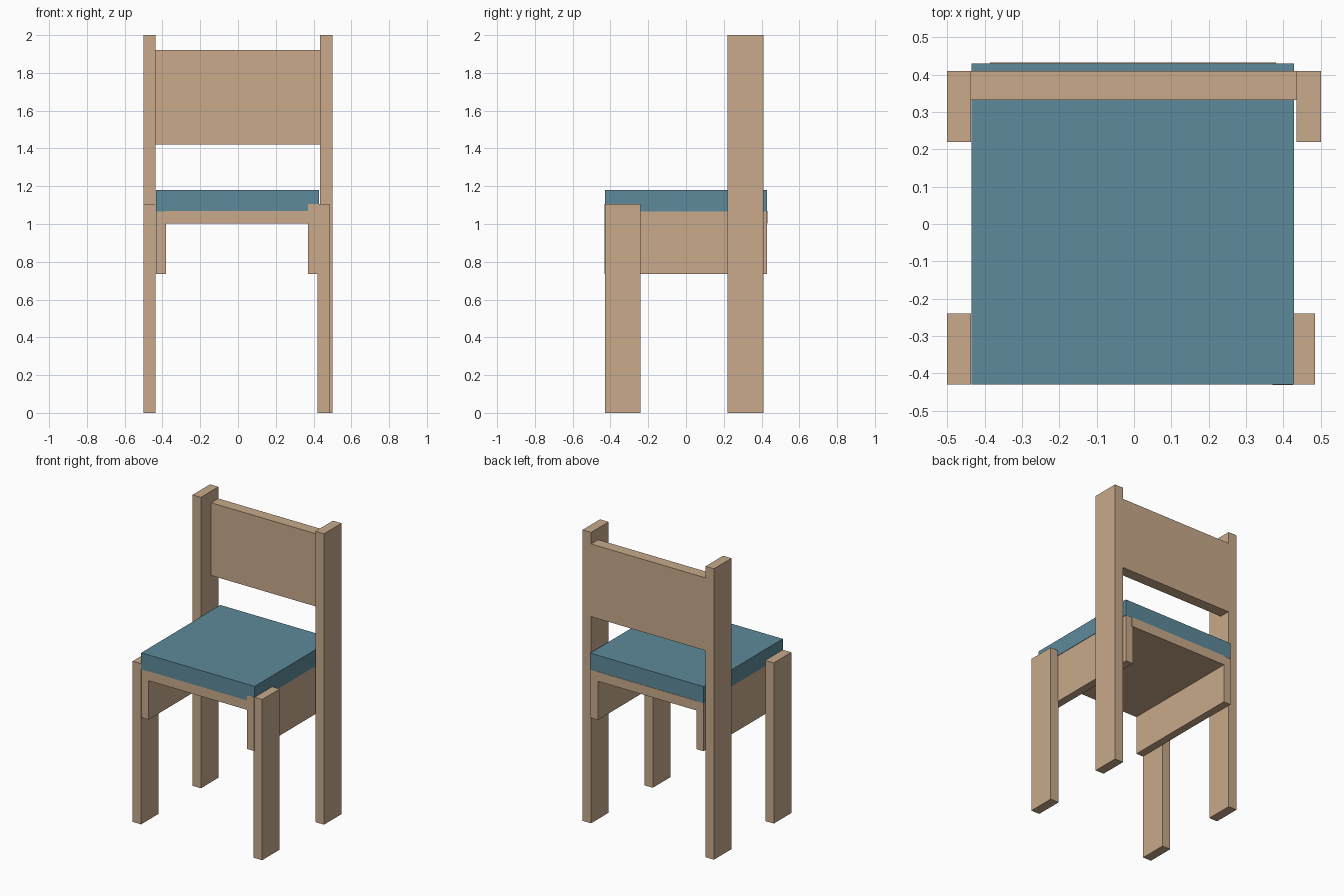
import bpy

if "Cube" in bpy.data.objects:
    bpy.data.objects.remove(bpy.data.objects["Cube"])


def material(name, color):
    m = bpy.data.materials.new(name)
    m.diffuse_color = (*color, 1.0)
    m.use_nodes = True
    m.node_tree.nodes["Principled BSDF"].inputs["Base Color"].default_value = m.diffuse_color
    return m


wood = material("light wood", (0.58, 0.40, 0.26))
fabric = material("blue fabric", (0.112, 0.254, 0.328))


def box(name, x, y, z, mat):
    """Box from (min, max) ranges on each axis."""
    ranges = (x, y, z)
    bpy.ops.mesh.primitive_cube_add(size=1, location=[(a + b) / 2 for a, b in ranges])
    ob = bpy.context.object
    ob.name = name
    ob.scale = [b - a for a, b in ranges]
    bpy.ops.object.transform_apply(location=False, rotation=False, scale=True)
    ob.data.materials.append(mat)
    return ob


# Tall back posts and short front legs
for side, x in (("left", (-0.50, -0.436)), ("right", (0.435, 0.50))):
    box(f"back_post_{side}", x, (0.22, 0.41), (0, 2.0), wood)
for side, x in (("left", (-0.50, -0.436)), ("right", (0.42, 0.485))):
    box(f"front_leg_{side}", x, (-0.43, -0.24), (0, 1.105), wood)

# Side rails under the seat; the right one rises beside the cushion front
box("side_rail_left", (-0.434, -0.38), (-0.429, 0.429), (0.735, 1.075), wood)
box("side_rail_right", (0.37, 0.425), (-0.431, 0.429), (0.735, 1.105), wood)

# Seat board between the rails
box("seat_board", (-0.385, 0.38), (-0.43, 0.432), (1.003, 1.068), wood)

# Cushion
box("cushion", (-0.435, 0.428), (-0.43, 0.43), (1.066, 1.18), fabric)

# Backrest panel
box("backrest", (-0.437, 0.436), (0.332, 0.409), (1.42, 1.92), wood)
